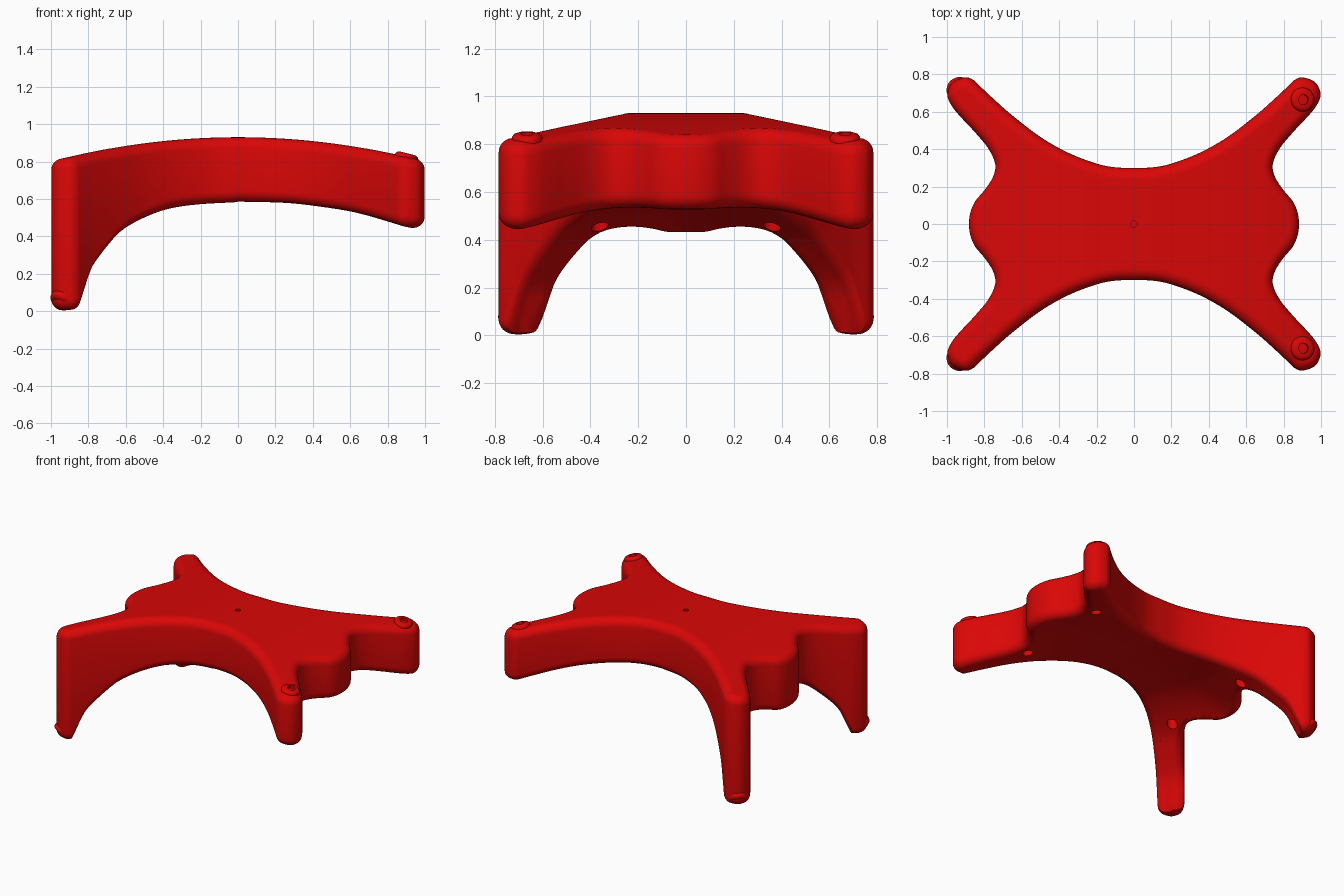
import bpy, bmesh, math
from mathutils import Vector
from mathutils.geometry import delaunay_2d_cdt

cube = bpy.data.objects.get("Cube")
if cube:
    bpy.data.objects.remove(cube, do_unlink=True)

red = bpy.data.materials.new("red")
red.use_nodes = True
red.diffuse_color = (0.7, 0.002, 0.002, 1)
red.node_tree.nodes["Principled BSDF"].inputs["Base Color"].default_value = red.diffuse_color


def make_object(name, bm):
    bmesh.ops.recalc_face_normals(bm, faces=bm.faces)
    mesh = bpy.data.meshes.new(name)
    bm.to_mesh(mesh)
    bm.free()
    mesh.materials.append(red)
    ob = bpy.data.objects.new(name, mesh)
    bpy.context.collection.objects.link(ob)
    return ob


def smooth(ob):
    bpy.ops.object.select_all(action='DESELECT')
    ob.select_set(True)
    bpy.context.view_layer.objects.active = ob
    bpy.ops.object.shade_smooth_by_angle(angle=math.radians(40))


def spline(points, steps, closed=False):
    """Smooth curve through 2D points."""
    pts = [Vector(p) for p in points]
    n = len(pts)
    pick = (lambda i: pts[i % n]) if closed else (lambda i: pts[max(0, min(n - 1, i))])
    out = []
    for i in range(n if closed else n - 1):
        a, b, c, d = (pick(i + k) for k in (-1, 0, 1, 2))
        for s in range(steps):
            t = s / steps
            out.append(0.5 * (2 * b + (c - a) * t + (2 * a - 5 * b + 4 * c - d) * t * t
                              + (3 * b - a - 3 * c + d) * t ** 3))
    return out if closed else out + [pts[-1]]


def lookup(curve, t):
    for a, b in zip(curve, curve[1:]):
        if t <= b.x:
            return a.y + (b.y - a.y) * (t - a.x) / (b.x - a.x)
    return curve[-1].y


# Underside heights by distance out along the legs
long_side = spline([(0, .587), (.33, .569), (.54, .53), (.76, .44), (.88, .345), (1, .22),
                    (1.045, .13), (1.08, .045), (1.105, .008), (1.3, 0)], 8)
short_side = spline([(0, .587), (.33, .58), (.54, .56), (.77, .528), (1, .478), (1.3, .405)], 8)


def bottom(p):
    t = .9 * abs(p.x) + .42 * math.hypot(p.y, .08)
    return lookup(long_side if p.x < 0 else short_side, t)


def top(p):
    return .93 - .13 * p.x ** 2


# Plan outline, one quarter mirrored round
quarter = [(0, .3), (.1, .303), (.2, .323), (.35, .38), (.5, .465), (.65, .58), (.75, .668),
           (.83, .743), (.865, .774), (.905, .783), (.97, .757), (.998, .69), (.97, .625),
           (.92, .565), (.85, .49), (.78, .405), (.742, .32), (.755, .25), (.8, .18),
           (.85, .12), (.875, .06), (.882, 0)]
back = quarter[::-1]
loop = (quarter + [(x, -y) for x, y in back[1:]] + [(-x, -y) for x, y in quarter[1:]]
        + [(-x, y) for x, y in back[1:-1]])
outline = spline(loop[::-1], 4, closed=True)
count = len(outline)
normals = []
for i in range(count):
    d = (outline[(i + 1) % count] - outline[i - 1]).normalized()
    normals.append(Vector((d.y, -d.x)))

# Body: rounded rim rings joined to two curved caps
R, ARC = .06, 6
inset = [p - n * R for p, n in zip(outline, normals)]
bm = bmesh.new()
rings = []
for height, sign in ((top, -1), (bottom, 1)):
    part = []
    for k in range(ARC + 1):
        a = k / ARC * math.pi / 2
        part.append([bm.verts.new((*(p + n * R * math.sin(a)),
                                   height(p) + sign * R * (1 - math.cos(a))))
                     for p, n in zip(inset, normals)])
    rings += part if sign < 0 else part[::-1]
for upper, lower in zip(rings, rings[1:]):
    for i in range(count):
        j = (i + 1) % count
        bm.faces.new((upper[i], lower[i], lower[j], upper[j]))

STEP = .03
grid = [Vector((i * STEP, j * STEP)) for i in range(-33, 34) for j in range(-26, 27)]
flat, _, tris, *_ = delaunay_2d_cdt(inset + grid, [], [list(range(count))], 1, 1e-6)
for height in (top, bottom):
    made = {}
    for tri in tris:
        for i in tri:
            if i not in made:
                made[i] = bm.verts.new((*flat[i], height(flat[i])))
        bm.faces.new([made[i] for i in tri])
bmesh.ops.remove_doubles(bm, verts=bm.verts, dist=1e-5)
body = make_object("body", bm)


# Blind holes under the corners and a small one on top
def add_cylinder(bm, x, y, z, radius, depth):
    made = bmesh.ops.create_cone(bm, cap_ends=True, segments=24, radius1=radius,
                                 radius2=radius, depth=depth)
    bmesh.ops.translate(bm, verts=made["verts"], vec=(x, y, z))


bm = bmesh.new()
add_cylinder(bm, 0, 0, .93, .017, .1)
for x in (-.64, .64):
    for y in (-.36, .36):
        add_cylinder(bm, x, y, bottom(Vector((x, y))), .036, .2)
cutter = make_object("hole_cutter", bm)
cutter.hide_render = True
cutter.hide_set(True)
cut = body.modifiers.new("holes", 'BOOLEAN')
cut.operation = 'DIFFERENCE'
cut.solver = 'EXACT'
cut.object = cutter
smooth(body)


# Round foot pads with a socket, on the short leg tops and long leg ends
def foot_pad(name, location, direction):
    profile = [(0, -.015), (.027, -.015), (.027, .014), (.045, .013), (.057, .008),
               (.064, -.003), (.064, -.03), (0, -.03)]
    bm = bmesh.new()
    verts = [bm.verts.new((r, 0, z)) for r, z in profile]
    edges = [bm.edges.new(pair) for pair in zip(verts, verts[1:])]
    bmesh.ops.spin(bm, geom=verts + edges, cent=(0, 0, 0), axis=(0, 0, 1),
                   angle=2 * math.pi, steps=32)
    bmesh.ops.remove_doubles(bm, verts=bm.verts, dist=1e-5)
    ob = make_object(name, bm)
    ob.location = location
    ob.rotation_euler = Vector(direction).to_track_quat('Z', 'Y').to_euler()
    smooth(ob)


for side, s in (("front", -1), ("back", 1)):
    foot_pad(side + "_upper_pad", (.903, s * .665, .83), (.25, 0, .97))
    foot_pad(side + "_lower_pad", (-.947, s * .732, .05), (-.45, s * .5, -.74))
